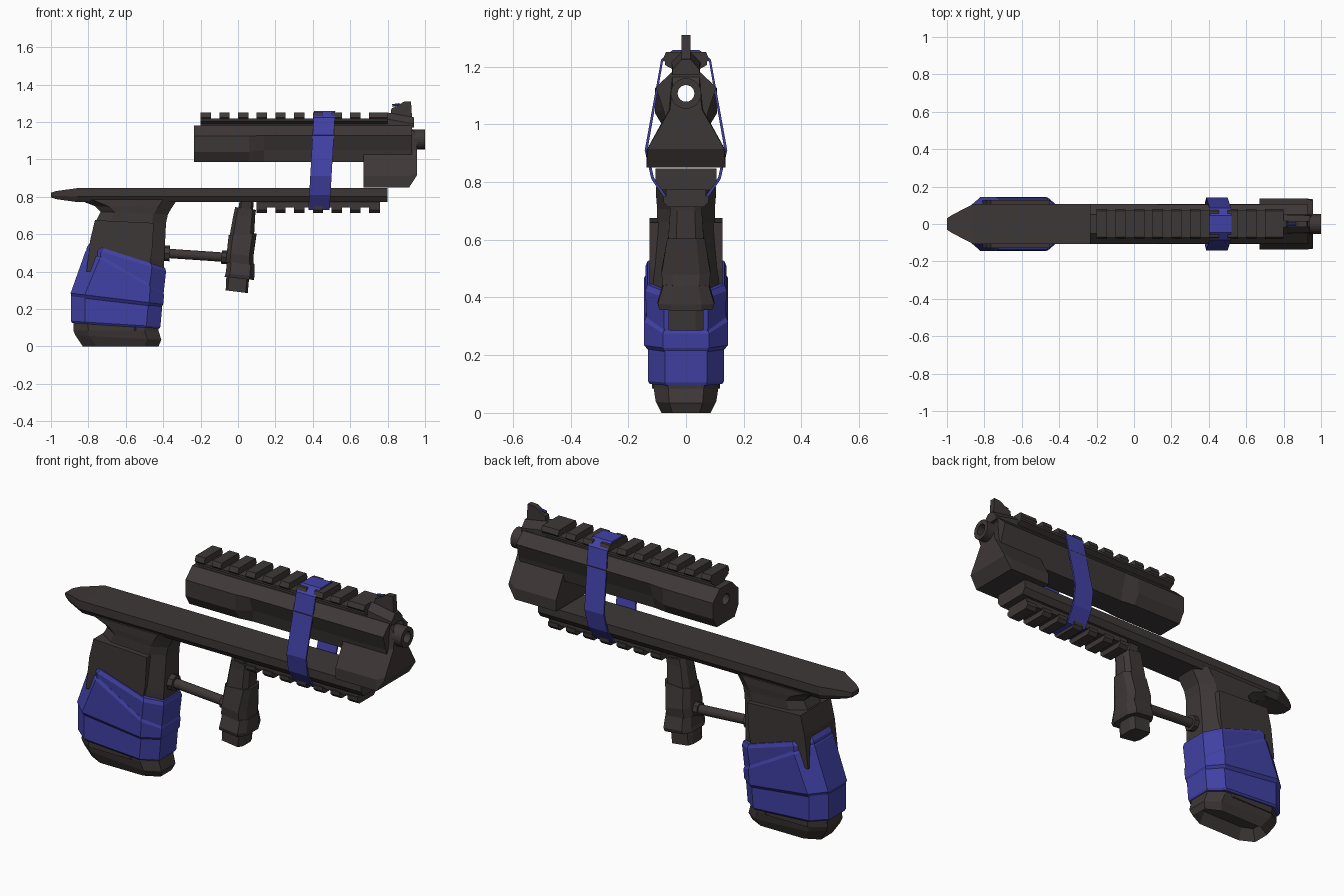
import bpy, bmesh, math
from mathutils import Vector, Matrix

if "Cube" in bpy.data.objects:
    bpy.data.objects.remove(bpy.data.objects["Cube"])


def material(name, rgb):
    m = bpy.data.materials.new(name)
    m.diffuse_color = (*rgb, 1)
    m.use_nodes = True
    m.node_tree.nodes["Principled BSDF"].inputs["Base Color"].default_value = m.diffuse_color
    return m


DARK = material("dark_metal", (0.048, 0.039, 0.038))
BLUE = material("blue_wrap", (0.053, 0.053, 0.38))


def finish(name, bm, mat):
    bmesh.ops.recalc_face_normals(bm, faces=bm.faces[:])
    me = bpy.data.meshes.new(name)
    bm.to_mesh(me)
    bm.free()
    me.materials.append(mat)
    ob = bpy.data.objects.new(name, me)
    bpy.context.collection.objects.link(ob)
    return ob


def skin(bm, rings):
    """Join equal-length rings of points into a capped solid."""
    vs = [[bm.verts.new(p) for p in r] for r in rings]
    n = len(vs[0])
    for a, b in zip(vs, vs[1:]):
        for i in range(n):
            j = (i + 1) % n
            bm.faces.new((a[i], a[j], b[j], b[i]))
    first = bm.faces.new(vs[0])
    bm.faces.new(vs[-1])
    return first


def loft_x(bm, stations):
    """Stations (x, half profile of (y, z)), mirrored across y."""
    return skin(bm, [[(x, y, z) for y, z in h] + [(x, -y, z) for y, z in reversed(h)]
                     for x, h in stations])


def loft_z(bm, rows, ch=0.3):
    """Rows (x_back, z_back, x_front, z_front, half_width): chamfered sections."""
    rings = []
    for xl, zl, xr, zr, w in rows:
        c = min(0.075, (xr - xl) * ch)
        k = w * 0.55
        xy = [(xl, -k), (xl + c, -w), (xr - c, -w), (xr, -k),
              (xr, k), (xr - c, w), (xl + c, w), (xl, k)]
        rings.append([(x, y, zl + (zr - zl) * (x - xl) / (xr - xl)) for x, y in xy])
    return skin(bm, rings)


def solid_x(name, mat, stations):
    bm = bmesh.new()
    loft_x(bm, stations)
    return finish(name, bm, mat)


def solid_z(name, mat, rows, ch=0.3):
    bm = bmesh.new()
    loft_z(bm, rows, ch)
    return finish(name, bm, mat)


def plate(name, mat, pts, w):
    """Side outline (x, z) extruded to half width w."""
    bm = bmesh.new()
    skin(bm, [[(x, y, z) for x, z in pts] for y in (-w, w)])
    return finish(name, bm, mat)


def rod(name, mat, a, b, r, n=16):
    a, b = Vector(a), Vector(b)
    d = b - a
    bm = bmesh.new()
    rot = d.to_track_quat('Z', 'Y').to_matrix().to_4x4()
    bmesh.ops.create_cone(bm, cap_ends=True, segments=n, radius1=r, radius2=r,
                          depth=d.length, matrix=Matrix.Translation((a + b) / 2) @ rot)
    return finish(name, bm, mat)


def rail(name, x0, x1, base, tooth):
    bm = bmesh.new()
    loft_x(bm, [(x0, base), (x1, base)])
    x = x0
    while x < x1 - 0.03:
        e = x1 if x1 - x < 0.12 else x + 0.055
        loft_x(bm, [(x, tooth), (e, tooth)])
        x += 0.1
    return finish(name, bm, DARK)


# Lower frame with tapered tail
def bar(w, z0, z1):
    return [(w * 0.8, z0), (w, z0 + (z1 - z0) * 0.4), (w, z1)]


solid_x("frame", DARK, [(-1.0, bar(0.03, 0.797, 0.822)), (-0.97, bar(0.05, 0.787, 0.831)),
                        (-0.86, bar(0.106, 0.772, 0.846)), (0.8, bar(0.106, 0.772, 0.846))])

# Barrel housing: full at the back, dished along the middle
rear = [(0.075, 0.985), (0.108, 1.04), (0.108, 1.125), (0.05, 1.18)]
mid = [(0.065, 0.985), (0.078, 1.05), (0.105, 1.128), (0.05, 1.18)]
housing = solid_x("barrel_housing", DARK, [(-0.235, rear), (0.06, rear), (0.14, mid), (0.93, mid)])

# Front block and muzzle
nose = [(0.137, 0.85), (0.137, 0.91), (0.06, 1.05), (0.048, 1.183)]
tip = [(0.132, 0.915), (0.125, 0.93), (0.056, 1.05), (0.046, 1.13)]
block = solid_x("front_block", DARK, [(0.672, nose), (0.915, nose), (0.957, tip)])
muzzle = rod("muzzle", DARK, (0.9, 0, 1.107), (1.0, 0, 1.107), 0.053, 24)

# Bore right through the barrel
cutter = rod("bore_cutter", DARK, (-0.4, 0, 1.107), (1.1, 0, 1.107), 0.029, 24)
cutter.hide_render = True
for ob in (housing, block, muzzle):
    mod = ob.modifiers.new("bore", 'BOOLEAN')
    mod.operation, mod.object, mod.solver = 'DIFFERENCE', cutter, 'EXACT'
    bpy.context.view_layer.objects.active = ob
    bpy.ops.object.modifier_apply(modifier="bore")
bpy.data.objects.remove(cutter)

# Toothed rails
rail("top_rail", -0.2, 0.8, [(0.045, 1.17), (0.045, 1.19), (0.072, 1.205), (0.072, 1.218)],
     [(0.06, 1.2), (0.08, 1.225), (0.07, 1.25)])
rail("bottom_rail", 0.1, 0.76, [(0.07, 0.742), (0.07, 0.78)],
     [(0.062, 0.713), (0.078, 0.73), (0.078, 0.75)])

# Front sight
solid_x("sight_base", DARK, [(0.8, [(0.048, 1.17), (0.05, 1.215), (0.016, 1.25)]),
                             (0.94, [(0.048, 1.17), (0.046, 1.19), (0.016, 1.225)])])
plate("sight_blade", DARK, [(0.81, 1.2), (0.82, 1.272), (0.85, 1.285), (0.885, 1.308),
                            (0.925, 1.31), (0.932, 1.2)], 0.015)
rod("sight_dot", BLUE, (0.825, 0, 1.288), (0.865, 0, 1.294), 0.007, 8)

# Elastic band around barrel and frame
outer = [(0.065, 0.73), (0.12, 0.81), (0.143, 0.91), (0.086, 1.225), (0.045, 1.258)]
outer += [(-y, z) for y, z in reversed(outer)]
inner = [(y * 0.93, 0.99 + (z - 0.99) * 0.965) for y, z in outer]
bm = bmesh.new()
loops = []
for pts, s in ((outer, -1), (outer, 1), (inner, 1), (inner, -1)):
    loops.append([bm.verts.new((0.433 + (z - 0.73) * 0.057 + s * 0.057, y, z)) for y, z in pts])
for a, b in zip(loops, loops[1:] + loops[:1]):
    for i in range(len(a)):
        j = (i + 1) % len(a)
        bm.faces.new((a[i], a[j], b[j], b[i]))
finish("elastic_band", bm, BLUE)

# Main grip with hollow base
bm = bmesh.new()
base = loft_z(bm, [(-0.83, 0, -0.425, 0, 0.085), (-0.87, 0.06, -0.41, 0.035, 0.105),
                   (-0.88, 0.085, -0.425, 0.085, 0.112), (-0.875, 0.28, -0.41, 0.22, 0.115),
                   (-0.79, 0.55, -0.395, 0.45, 0.115), (-0.755, 0.68, -0.385, 0.66, 0.1),
                   (-0.735, 0.72, -0.375, 0.705, 0.1), (-0.765, 0.75, -0.355, 0.74, 0.103),
                   (-0.855, 0.785, -0.325, 0.785, 0.104)])
bmesh.ops.recalc_face_normals(bm, faces=bm.faces[:])
bmesh.ops.inset_region(bm, faces=[base], thickness=0.03)
bmesh.ops.translate(bm, verts=base.verts[:], vec=(0, 0, 0.06))
finish("grip", bm, DARK)

# Raised side panels and magazine lip
plate("grip_side_panel", DARK, [(-0.765, 0.675), (-0.45, 0.66), (-0.46, 0.5), (-0.48, 0.4),
                                (-0.81, 0.4), (-0.79, 0.57)], 0.127)
solid_z("base_lip", DARK, [(-0.875, 0.085, -0.48, 0.085, 0.118),
                           (-0.88, 0.16, -0.47, 0.16, 0.118)])

# Blue wrap in overlapping turns
solid_z("wrap_lower", BLUE, [(-0.888, 0.125, -0.42, 0.095, 0.125), (-0.893, 0.135, -0.415, 0.105, 0.132),
                             (-0.893, 0.27, -0.405, 0.215, 0.132), (-0.88, 0.285, -0.41, 0.23, 0.125)])
solid_z("wrap_middle", BLUE, [(-0.89, 0.265, -0.408, 0.21, 0.132), (-0.895, 0.285, -0.4, 0.225, 0.145),
                              (-0.815, 0.51, -0.395, 0.275, 0.145), (-0.80, 0.525, -0.4, 0.29, 0.138)])
solid_z("wrap_upper", BLUE, [(-0.815, 0.49, -0.4, 0.265, 0.136), (-0.808, 0.53, -0.385, 0.40, 0.141),
                             (-0.795, 0.55, -0.39, 0.42, 0.133)])

# Foregrip, in stacked segments
solid_z("foregrip_mount", DARK, [(0.0, 0.72, 0.08, 0.72, 0.045), (0.01, 0.79, 0.085, 0.79, 0.06)], 0.15)
solid_z("foregrip_upper", DARK, [(-0.045, 0.59, 0.085, 0.58, 0.063), (-0.025, 0.7, 0.092, 0.7, 0.055),
                                 (-0.015, 0.745, 0.096, 0.73, 0.055)], 0.15)
solid_z("foregrip_middle", DARK, [(-0.066, 0.45, 0.085, 0.43, 0.08), (-0.06, 0.5, 0.082, 0.48, 0.085),
                                  (-0.05, 0.595, 0.1, 0.605, 0.065)], 0.15)
solid_z("foregrip_lower", DARK, [(-0.072, 0.372, 0.084, 0.355, 0.092), (-0.066, 0.39, 0.088, 0.375, 0.098),
                                 (-0.058, 0.46, 0.088, 0.44, 0.078)], 0.15)
solid_z("foregrip_foot", DARK, [(-0.066, 0.3, 0.052, 0.285, 0.06), (-0.062, 0.38, 0.06, 0.37, 0.06)], 0.1)

# Linking rod with collars
rod("link_rod", DARK, (-0.4, 0, 0.499), (-0.03, 0, 0.474), 0.025)
rod("link_collar_back", DARK, (-0.4, 0, 0.499), (-0.365, 0, 0.497), 0.042, 8)
rod("link_collar_front", DARK, (-0.088, 0, 0.478), (-0.05, 0, 0.475), 0.036, 8)
